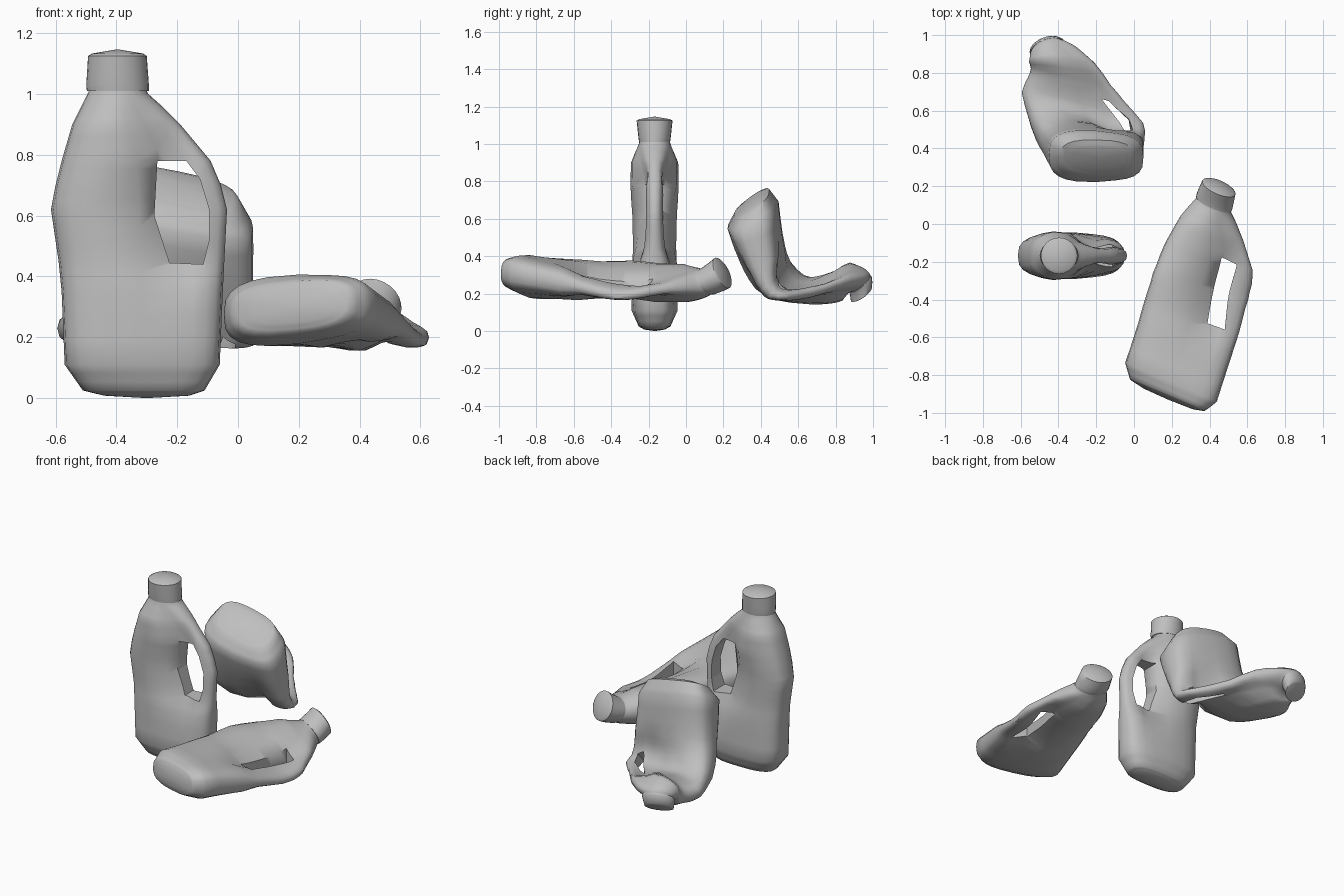
import bpy, bmesh, math
from mathutils import Vector

if "Cube" in bpy.data.objects:
    bpy.data.objects.remove(bpy.data.objects["Cube"])

plastic = bpy.data.materials.new("grey_plastic")
plastic.diffuse_color = (0.52, 0.52, 0.52, 1)
plastic.use_nodes = True
plastic.node_tree.nodes["Principled BSDF"].inputs["Base Color"].default_value = plastic.diffuse_color

U0 = -0.335   # middle of the upright jug
SIDES = 24

# body rings: height, left x, right x, half depth, half depth at handle side, roundness
BODY = [
    (0.008, -0.44, -0.16, 0.055, 0.055, 0.75),
    (0.025, -0.51, -0.11, 0.085, 0.085, 0.7),
    (0.11, -0.57, -0.06, 0.125, 0.115, 0.65),
    (0.35, -0.58, -0.05, 0.122, 0.10, 0.65),
    (0.45, -0.59, -0.045, 0.118, 0.068, 0.7),
    (0.62, -0.615, -0.036, 0.122, 0.058, 0.7),
    (0.70, -0.60, -0.056, 0.128, 0.058, 0.7),
    (0.78, -0.58, -0.09, 0.132, 0.06, 0.72),
    (0.90, -0.545, -0.19, 0.130, 0.07, 0.8),
    (0.96, -0.515, -0.25, 0.105, 0.08, 0.95),
    (1.00, -0.495, -0.295, 0.085, 0.085, 1.0),
    (1.02, -0.485, -0.305, 0.080, 0.080, 1.0),
]
CAP = [
    (1.01, -0.497, -0.293, 0.083, 0.083, 1.0),
    (1.03, -0.499, -0.293, 0.086, 0.086, 1.0),
    (1.125, -0.493, -0.300, 0.096, 0.096, 1.0),
    (1.133, -0.480, -0.312, 0.083, 0.083, 1.0),
]
# outlines of the grip opening (x, z): intact, squeezed, crushed to a slit
HOLE = [(-0.265, 0.78), (-0.17, 0.78), (-0.125, 0.72), (-0.095, 0.62),
        (-0.095, 0.52), (-0.115, 0.44), (-0.225, 0.445), (-0.275, 0.60)]
HOLE_SQUEEZED = [(-0.27, 0.79), (-0.18, 0.78), (-0.125, 0.44), (-0.225, 0.445)]
HOLE_SLIT = [(-0.205, 0.72), (-0.17, 0.72), (-0.105, 0.62), (-0.10, 0.50),
             (-0.14, 0.47), (-0.155, 0.56)]


def finish(bm, name):
    bmesh.ops.recalc_face_normals(bm, faces=bm.faces)
    me = bpy.data.meshes.new(name)
    bm.to_mesh(me)
    bm.free()
    ob = bpy.data.objects.new(name, me)
    bpy.context.collection.objects.link(ob)
    me.materials.append(plastic)
    return ob


def loft(rings, name, bottom, top, steps=3):
    """Skin of squarish rings, closed with a shallow cone at each end."""
    dense = []
    for a, b in zip(rings, rings[1:]):
        for k in range(steps):
            t = k / steps
            dense.append([p + (q - p) * t for p, q in zip(a, b)])
    dense.append(rings[-1])
    bm = bmesh.new()
    loops = []
    for w, l, r, h, hr, e in dense:
        ring = []
        for i in range(SIDES):
            a = 2 * math.pi * i / SIDES
            c, s = math.cos(a), math.sin(a)
            cu = math.copysign(abs(c) ** e, c)
            sv = math.copysign(abs(s) ** e, s)
            u = (l + r) / 2 + cu * (r - l) / 2
            t = min(1.0, max(0.0, (cu + 0.2) / 0.75))
            t = t * t * (3 - 2 * t)       # thins towards the handle
            ring.append(bm.verts.new((u - U0, sv * (h + (hr - h) * t), w)))
        loops.append(ring)
    for a, b in zip(loops, loops[1:]):
        for i in range(SIDES):
            j = (i + 1) % SIDES
            bm.faces.new((a[i], a[j], b[j], b[i]))
    for ring, z in ((loops[0], bottom), (loops[-1], top)):
        mid = sum((v.co for v in ring), Vector()) / SIDES
        tip = bm.verts.new((mid.x, 0, z))
        for i in range(SIDES):
            bm.faces.new((ring[i], ring[(i + 1) % SIDES], tip))
    return finish(bm, name)


def cut_grip(body, outline):
    """Cut the grip opening through the body."""
    bm = bmesh.new()
    f = bm.faces.new([bm.verts.new((x - U0, -0.4, z)) for x, z in outline])
    ext = bmesh.ops.extrude_face_region(bm, geom=[f])["geom"]
    bmesh.ops.translate(bm, vec=(0, 0.8, 0),
                        verts=[v for v in ext if isinstance(v, bmesh.types.BMVert)])
    bmesh.ops.holes_fill(bm, edges=[e for e in bm.edges if e.is_boundary], sides=0)
    cutter = finish(bm, "grip_cutter")
    cutter.hide_render = True
    mod = body.modifiers.new("grip", 'BOOLEAN')
    mod.operation, mod.solver, mod.object = 'DIFFERENCE', 'EXACT', cutter
    dg = bpy.context.evaluated_depsgraph_get()
    me = bpy.data.meshes.new_from_object(body.evaluated_get(dg))
    body.modifiers.clear()
    body.data = me
    bpy.data.objects.remove(cutter)


def pinch(co):
    """Depth factor: the body is pressed in beside the opening, not on the handle."""
    x, z = co.x + U0, co.z
    d = math.hypot((x + 0.19) / 0.09, (z - 0.61) / 0.17)
    t = min(1.0, max(0.0, 1.9 - d))
    side = min(1.0, max(0.0, (-0.13 - x) / 0.07))
    return 1 - 0.5 * t * side


def frame_at(keys, w):
    """Smoothly interpolate origin, width axis and depth axis at height w."""
    n = len(keys)
    i = 0
    while i < n - 2 and w > keys[i + 1][0]:
        i += 1

    def slope(k, j, c):
        a, b = keys[max(k - 1, 0)], keys[min(k + 1, n - 1)]
        return (b[j][c] - a[j][c]) / (b[0] - a[0])
    a, b = keys[i], keys[i + 1]
    d = b[0] - a[0]
    t = (w - a[0]) / d
    h1, h2 = 2 * t**3 - 3 * t**2 + 1, 3 * t**2 - 2 * t**3
    h3, h4 = (t**3 - 2 * t**2 + t) * d, (t**3 - t**2) * d
    return [Vector([h1 * a[j][c] + h2 * b[j][c] + h3 * slope(i, j, c) + h4 * slope(i + 1, j, c)
                    for c in range(3)]) for j in (1, 2, 3)]


def jug(name, outline, keys):
    body = loft(BODY, name + "_body", 0.0, 1.02)
    cut_grip(body, outline)
    cap = loft(CAP, name + "_cap", 1.01, 1.147, 2)
    for ob in (body, cap):
        bm = bmesh.new()
        bm.from_mesh(ob.data)
        for v in bm.verts:
            p, u, d = frame_at(keys, v.co.z)
            v.co = p + u * v.co.x + d * v.co.y * pinch(v.co)
        bmesh.ops.recalc_face_normals(bm, faces=bm.faces)
        bm.to_mesh(ob.data)
        bm.free()
        bpy.ops.object.select_all(action='DESELECT')
        ob.select_set(True)
        bpy.context.view_layer.objects.active = ob
        bpy.ops.object.shade_smooth_by_angle(angle=math.radians(50))


# upright jug
jug("standing_jug", HOLE, [
    (0.0, (U0, -0.168, 0.0), (1, 0, 0), (0, 1, 0)),
    (1.147, (U0, -0.168, 1.147), (1, 0, 0), (0, 1, 0)),
])

# jug lying on its side, dented, neck turned up
jug("lying_jug", HOLE_SQUEEZED, [
    (0.0, (0.145, -0.915, 0.30), (1.0, -0.42, 0.10), (0, -0.1, -1.0)),
    (0.12, (0.18, -0.82, 0.29), (0.95, -0.40, 0.07), (0, 0, -0.92)),
    (0.44, (0.285, -0.50, 0.265), (0.93, -0.28, -0.10), (0, 0, -0.87)),
    (0.62, (0.345, -0.325, 0.252), (0.87, -0.25, -0.20), (0, 0, -0.82)),
    (0.78, (0.40, -0.165, 0.245), (0.93, -0.32, -0.18), (0, 0, -0.75)),
    (1.00, (0.475, 0.075, 0.26), (0.92, -0.38, -0.05), (0.12, 0.3, -0.85)),
    (1.147, (0.51, 0.185, 0.32), (0.90, -0.40, 0.0), (0.15, 0.35, -0.85)),
])

# crushed jug folded in the middle, base in the air
jug("folded_jug", HOLE_SLIT, [
    (0.0, (-0.22, 0.35, 0.71), (0.98, -0.02, -0.20), (0, -1.1, -0.80)),
    (0.12, (-0.22, 0.36, 0.605), (0.98, -0.02, -0.20), (0, -1.1, -0.50)),
    (0.35, (-0.235, 0.41, 0.40), (1.0, -0.02, -0.14), (0, -1.0, -0.3)),
    (0.48, (-0.26, 0.48, 0.255), (1.08, -0.12, -0.14), (0, -0.75, -0.65)),
    (0.60, (-0.28, 0.60, 0.21), (1.12, -0.27, -0.08), (0, -0.1, -0.6)),
    (0.80, (-0.32, 0.76, 0.228), (0.95, -0.22, -0.04), (0, 0, -0.65)),
    (0.90, (-0.35, 0.855, 0.265), (0.98, -0.02, 0.0), (0.05, -0.15, -0.80)),
    (1.00, (-0.40, 0.945, 0.26), (0.90, 0.30, 0.0), (0.2, -0.55, -0.60)),
    (1.147, (-0.42, 0.96, 0.185), (0.80, 0.35, 0.0), (0.2, -0.45, -0.40)),
])
